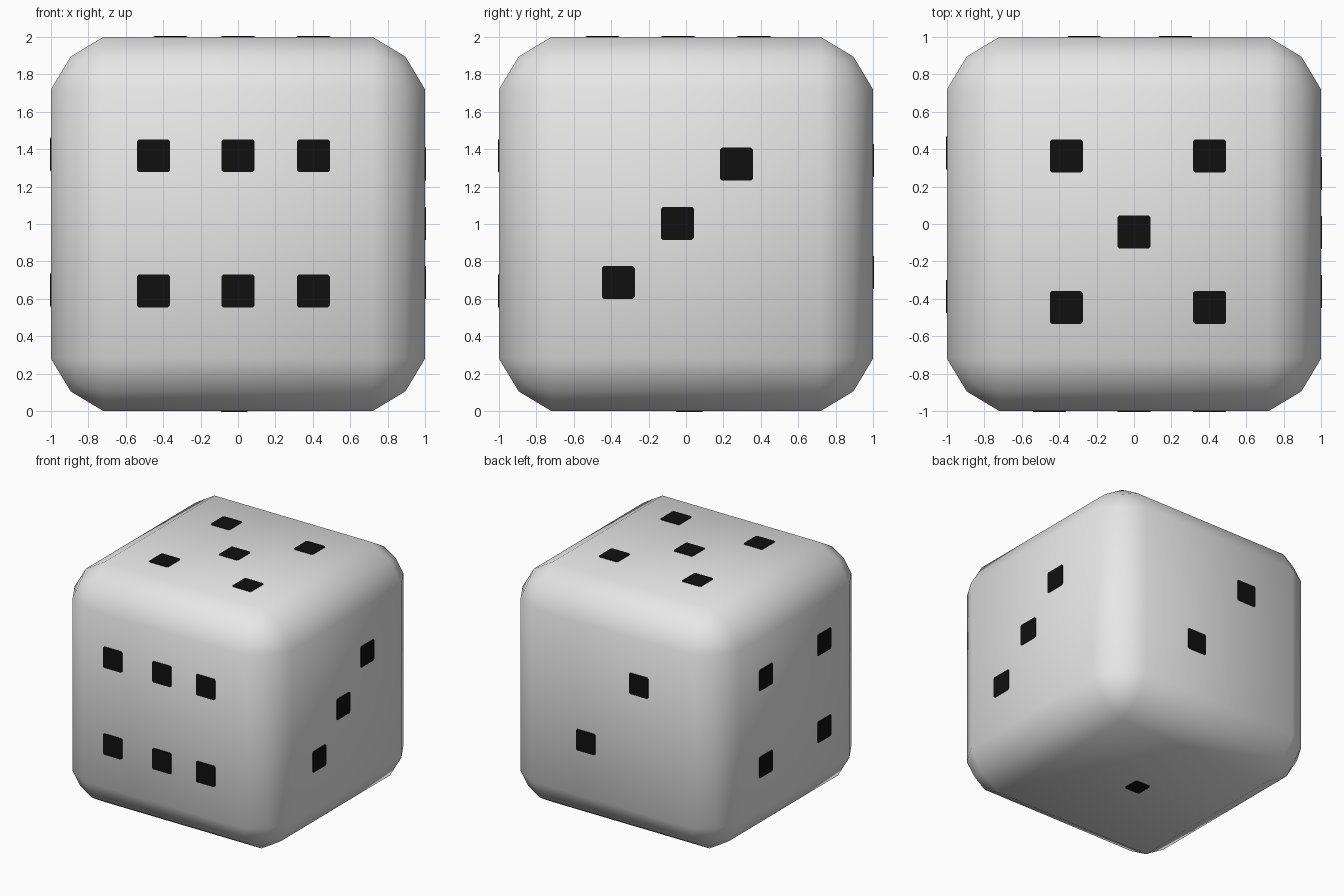
import bpy, bmesh
from mathutils import Matrix, Vector

if "Cube" in bpy.data.objects:
    bpy.data.objects.remove(bpy.data.objects["Cube"])


def material(name, rgb):
    m = bpy.data.materials.new(name)
    m.diffuse_color = (*rgb, 1)
    m.use_nodes = True
    m.node_tree.nodes["Principled BSDF"].inputs["Base Color"].default_value = m.diffuse_color
    return m


white = material("off_white", (0.8, 0.8, 0.8))
black = material("black", (0.005, 0.005, 0.005))


def add_object(name, bm, mat):
    me = bpy.data.meshes.new(name)
    bm.to_mesh(me)
    bm.free()
    me.materials.append(mat)
    ob = bpy.data.objects.new(name, me)
    bpy.context.collection.objects.link(ob)
    return ob


# Die body: cube with two-segment rounded edges, smooth all over
bm = bmesh.new()
bmesh.ops.create_cube(bm, size=2, matrix=Matrix.Translation((0, 0, 1)))
bmesh.ops.bevel(bm, geom=bm.edges[:], offset=0.28, offset_type='OFFSET',
                segments=2, profile=0.39, affect='EDGES')
for f in bm.faces:
    f.smooth = True
add_object("die_body", bm, white)


# Pips: thin square plates with slightly clipped corners, (u, v) on each face
def pips(name, origin, u_axis, v_axis, spots, size=0.176):
    u, v, o = Vector(u_axis), Vector(v_axis), Vector(origin)
    n = u.cross(v)
    h, c = size / 2, 0.01
    outline = [(h, h - c), (h - c, h), (c - h, h), (-h, h - c),
               (-h, c - h), (c - h, -h), (h - c, -h), (h, c - h)]
    bm = bmesh.new()
    for su, sv in spots:
        base = [bm.verts.new(o + u * (su + a) + v * (sv + b) - n * 0.003)
                for a, b in outline]
        face = bm.faces.new(base)
        ext = bmesh.ops.extrude_face_region(bm, geom=[face])
        top = [g for g in ext["geom"] if isinstance(g, bmesh.types.BMVert)]
        bmesh.ops.translate(bm, verts=top, vec=n * 0.008)
    bmesh.ops.recalc_face_normals(bm, faces=bm.faces[:])
    add_object(name, bm, black)


X, Y, Z = (1, 0, 0), (0, 1, 0), (0, 0, 1)
pips("six_pips_front", (0, -1, 0), X, Z,
     [(x, z) for x in (-0.452, 0, 0.403) for z in (0.642, 1.365)])
pips("three_pips_right", (1, 0, 0), Y, Z,
     [(-0.362, 0.687), (-0.046, 1.003), (0.27, 1.32)])
pips("five_pips_top", (0, 0, 2), X, Y,
     [(0, -0.043)] + [(x, y) for x in (-0.362, 0.404) for y in (-0.446, 0.364)])
pips("two_pips_back", (0, 1, 0), (-1, 0, 0), Z,
     [(0.266, 1.339), (-0.221, 0.74)])
pips("four_pips_left", (-1, 0, 0), (0, -1, 0), Z,
     [(y, z) for y in (-0.379, 0.388) for z in (0.648, 1.372)])
pips("one_pip_bottom", (0, 0, 0), X, (0, -1, 0), [(-0.02, -0.017)], 0.14)
